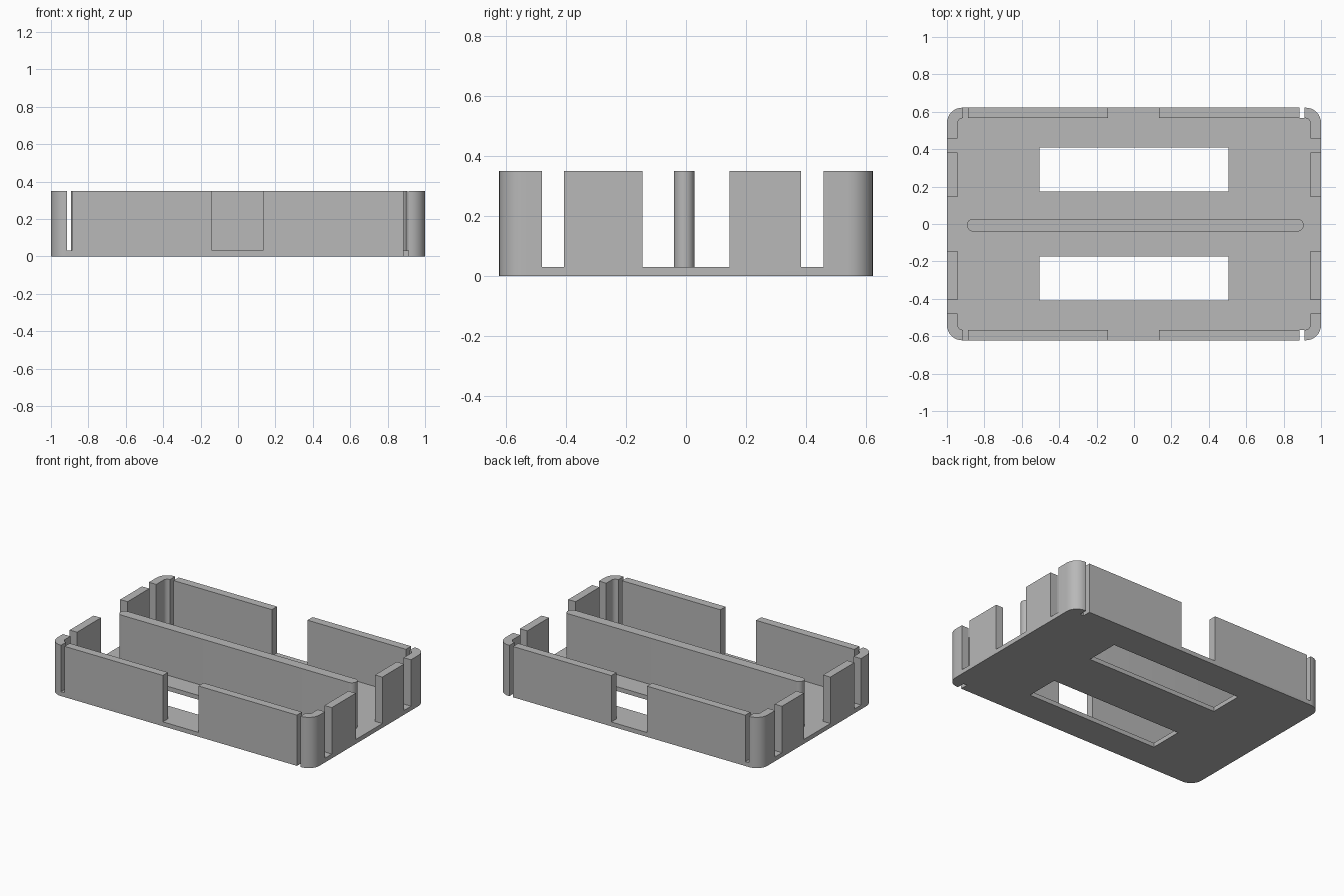
import bpy, bmesh
from math import cos, sin, pi, radians

cube = bpy.data.objects.get("Cube")
if cube:
    bpy.data.objects.remove(cube, do_unlink=True)

HALF_X, HALF_Y = 1.0, 0.622
WALL, FLOOR, HEIGHT = 0.056, 0.03, 0.35
INNER_X, INNER_Y = HALF_X - WALL, HALF_Y - WALL
ABOVE = HEIGHT + 0.1

grey = bpy.data.materials.new("plain grey")
grey.use_nodes = True
grey.diffuse_color = (0.48, 0.48, 0.48, 1)
grey.node_tree.nodes["Principled BSDF"].inputs["Base Color"].default_value = grey.diffuse_color


def slab(name, x0, x1, y0, y1, z0, z1, radius=0, steps=8):
    """Upright block with optionally rounded corners."""
    points = []
    corners = [(x1, y1, -1, -1), (x0, y1, 1, -1), (x0, y0, 1, 1), (x1, y0, -1, 1)]
    for i, (x, y, sx, sy) in enumerate(corners):
        if radius == 0:
            points.append((x, y))
            continue
        for s in range(steps + 1):
            a = (i + s / steps) * pi / 2
            points.append((x + radius * (sx + cos(a)), y + radius * (sy + sin(a))))
    bm = bmesh.new()
    face = bm.faces.new([bm.verts.new((x, y, z0)) for x, y in points])
    top = bmesh.ops.extrude_face_region(bm, geom=[face])["geom"]
    bmesh.ops.translate(bm, vec=(0, 0, z1 - z0),
                        verts=[v for v in top if isinstance(v, bmesh.types.BMVert)])
    bmesh.ops.recalc_face_normals(bm, faces=bm.faces)
    mesh = bpy.data.meshes.new(name)
    bm.to_mesh(mesh)
    bm.free()
    mesh.materials.append(grey)
    obj = bpy.data.objects.new(name, mesh)
    bpy.context.collection.objects.link(obj)
    return obj


def activate(obj):
    bpy.ops.object.select_all(action="DESELECT")
    obj.select_set(True)
    bpy.context.view_layer.objects.active = obj


def cut(target, *box, radius=0):
    cutter = slab("cutter", *box, radius=radius)
    cutter.hide_render = True
    mod = target.modifiers.new("cut", "BOOLEAN")
    mod.operation, mod.solver, mod.object = "DIFFERENCE", "EXACT", cutter
    activate(target)
    bpy.ops.object.modifier_apply(modifier=mod.name)
    bpy.data.objects.remove(cutter, do_unlink=True)


# Tray: rounded block hollowed out to leave floor and walls
tray = slab("tray", -HALF_X, HALF_X, -HALF_Y, HALF_Y, 0, HEIGHT, radius=0.082)
cut(tray, -INNER_X, INNER_X, -INNER_Y, INNER_Y, FLOOR, ABOVE, radius=0.03)

# Front and back walls: wide middle opening and narrow slot on the right
for x0, x1 in ((-0.138, 0.134), (-0.915, -0.888)):
    cut(tray, x0, x1, -0.8, 0.8, FLOOR, ABOVE)

# Side walls: middle opening and two slots near the corners
for y0, y1 in ((-0.145, 0.145), (-0.479, -0.406), (0.382, 0.457)):
    cut(tray, -1.2, 1.2, y0, y1, FLOOR, ABOVE)

# Left end slots run down through the floor edge, and long floor windows
for side in (-1, 1):
    y0, y1 = sorted((side * INNER_Y, side * 0.8))
    cut(tray, 0.885, 0.912, y0, y1, -0.1, ABOVE)
    y0, y1 = sorted((side * 0.174, side * 0.408))
    cut(tray, -0.504, 0.504, y0, y1, -0.1, 0.1)

# Central divider with round ends
divider = slab("divider", -0.893, 0.907, -0.04, 0.028, FLOOR, HEIGHT, radius=0.0339)

for obj in (tray, divider):
    activate(obj)
    bpy.ops.object.shade_smooth_by_angle(angle=radians(30))
